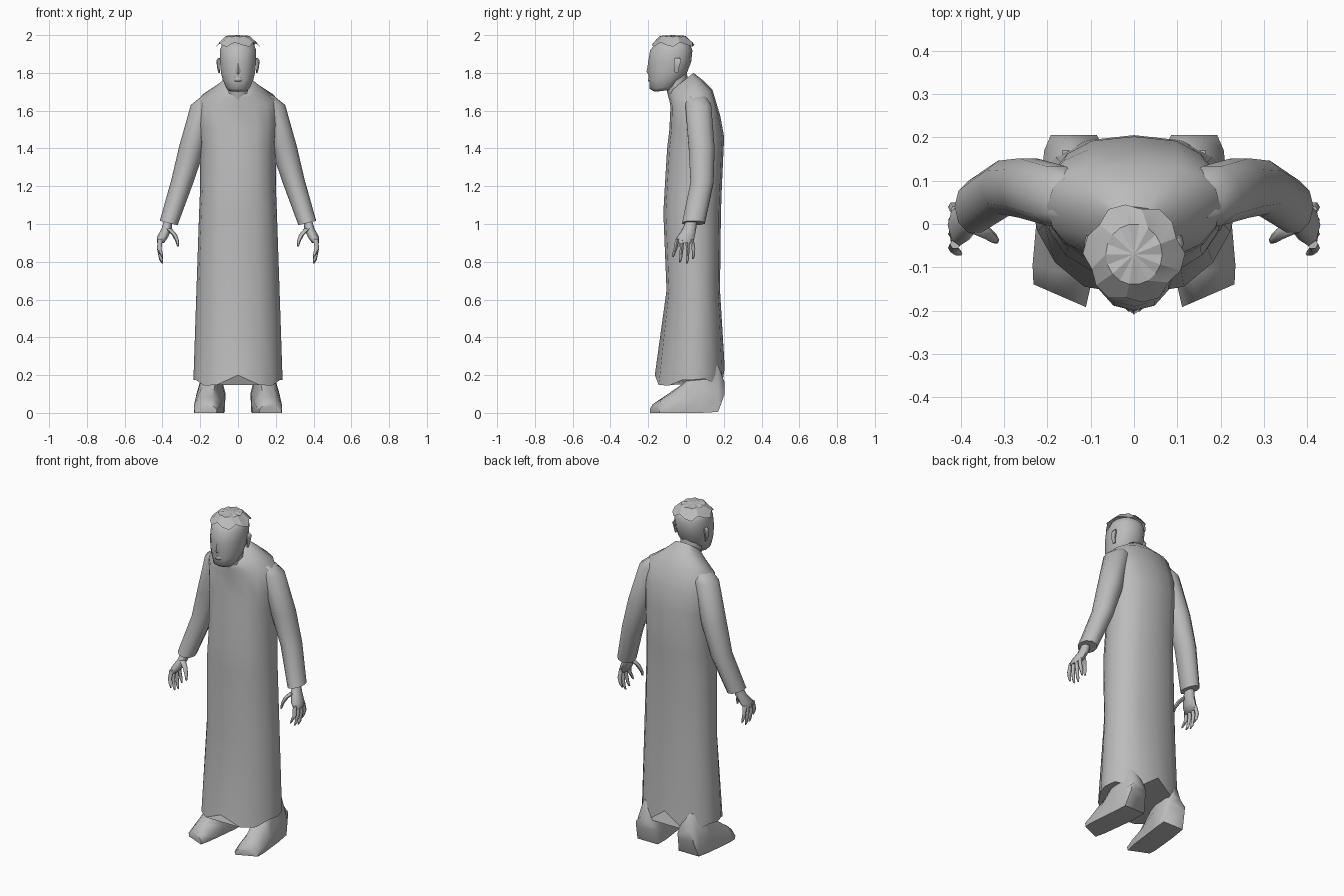
import bpy, bmesh, math
from mathutils import Vector

if "Cube" in bpy.data.objects:
    bpy.data.objects.remove(bpy.data.objects["Cube"])

mat = bpy.data.materials.new("plain_grey")
mat.diffuse_color = (0.5, 0.5, 0.5, 1)
mat.use_nodes = True
mat.node_tree.nodes["Principled BSDF"].inputs["Base Color"].default_value = mat.diffuse_color


def finish(name, bm, angle=60):
    bmesh.ops.recalc_face_normals(bm, faces=bm.faces)
    me = bpy.data.meshes.new(name)
    bm.to_mesh(me)
    bm.free()
    ob = bpy.data.objects.new(name, me)
    bpy.context.collection.objects.link(ob)
    me.materials.append(mat)
    bpy.ops.object.select_all(action='DESELECT')
    ob.select_set(True)
    bpy.context.view_layer.objects.active = ob
    if angle:
        bpy.ops.object.shade_smooth_by_angle(angle=math.radians(angle))
    return ob


def loft(name, rings, side=1, angle=60):
    """Skin a list of closed rings and cap both ends; side=-1 mirrors in x."""
    bm = bmesh.new()
    vs = [[bm.verts.new((p[0] * side, p[1], p[2])) for p in r] for r in rings]
    n = len(vs[0])
    for a, b in zip(vs, vs[1:]):
        for i in range(n):
            j = (i + 1) % n
            bm.faces.new((a[i], a[j], b[j], b[i]))
    bm.faces.new(vs[0])
    bm.faces.new(vs[-1])
    return finish(name, bm, angle)


def oval(cx, cy, cz, rx, ry, slope=0, n=8):
    """Horizontal oval, tilted so the outer side drops by slope."""
    out = []
    for i in range(n):
        t = 2 * math.pi * i / n
        dx = rx * math.cos(t)
        out.append((cx + dx, cy + ry * math.sin(t), cz - slope * dx))
    return out


def body_ring(zf, zb, hw, yf, yb, k=1.0, p=0.75, n=16):
    """Cross-section with separate front and back depth; k > 1 points the front."""
    out = []
    cy = yf * 0.45 + yb * 0.55
    for i in range(n):
        t = 2 * math.pi * i / n
        s, c = math.sin(t), math.cos(t)
        x = hw * math.copysign(abs(s) ** p, s)
        y = cy - (cy - yf) * c ** k if c > 0 else cy + (yb - cy) * abs(c)
        out.append((x, y, zf + (zb - zf) * (y - yf) / (yb - yf)))
    return out


# Long robe, from collar down to the notched hem
rows = [(1.70, 1.80, .068, -.088, .04), (1.665, 1.765, .115, -.09, .085),
        (1.62, 1.71, .20, -.082, .14), (1.50, 1.57, .21, -.088, .182),
        (1.40, 1.46, .20, -.10, .202), (1.20, 1.20, .20, -.112, .19),
        (1.06, 1.06, .206, -.12, .185), (.65, .65, .220, -.103, .18, 1.1)]
rings = [body_ring(*r) for r in rows]
hem = []
for x, y, z in body_ring(.2, .14, .236, -.165, .205, 1.35):
    u = min(abs(x) / .12, 1)
    z = .20 - .055 * u if y < .04 else .24 - .09 * u
    hem.append((x, y, z + (.03 if abs(x) > .22 else 0)))
rings.append(hem)
loft("robe", rings)

# Neck and head
loft("neck", [oval(0, -.035, 1.66, .065, .055), oval(0, -.06, 1.80, .065, .065)])
head_rows = [(1.70, 1.71, .048, -.165, -.08), (1.715, 1.73, .064, -.192, -.05),
             (1.76, 1.77, .083, -.195, -.015), (1.80, 1.80, .092, -.200, .005),
             (1.86, 1.86, .098, -.200, .028), (1.92, 1.92, .098, -.190, .034),
             (1.955, 1.955, .085, -.16, .02), (1.98, 1.98, .045, -.11, -.02)]
loft("head", [body_ring(*r, p=.85, n=14) for r in head_rows])
loft("nose", [oval(0, -.197, 1.85, .006, .004, n=4), oval(0, -.197, 1.805, .015, .012, n=4),
              oval(0, -.195, 1.795, .010, .006, n=4)])
loft("lips", [oval(0, -.190, 1.775, .018, .010, n=6), oval(0, -.192, 1.765, .024, .012, n=6),
              oval(0, -.190, 1.755, .016, .010, n=6)])

# Ragged hair: crown fan with an uneven drooping rim
bm = bmesh.new()
N = 18
crown = bm.verts.new((0, -.07, 2.0))
mid, rim = [], []
for i in range(N):
    t = 2 * math.pi * i / N
    s, c = math.sin(t), math.cos(t)
    r = (1.0, .88, .97)[i % 3]
    mid.append(bm.verts.new((.065 * c, -.07 + .07 * s, 1.99 + .006 * (i % 2))))
    rim.append(bm.verts.new((.118 * c * r, -.068 + .118 * s * r, (1.938, 1.962, 1.948)[i % 3])))
for i in range(N):
    j = (i + 1) % N
    bm.faces.new((crown, mid[i], mid[j]))
    bm.faces.new((mid[i], rim[i], rim[j]))
    bm.faces.new((mid[i], rim[j], mid[j]))
finish("hair", bm, 20)

for side, tag in ((1, "left"), (-1, "right")):
    # Ear and eye
    loft(tag + "_ear", [oval(.100, -.05, 1.80, .004, .010, n=6), oval(.104, -.05, 1.83, .007, .016, n=6),
                        oval(.106, -.045, 1.865, .009, .022, n=6), oval(.100, -.045, 1.88, .004, .014, n=6)], side)
    loft(tag + "_eye", [oval(.040, -.178, z, r, r, n=6) for z, r in
                        ((1.832, .004), (1.84, .009), (1.848, .004))], side)

    # Sleeve from shoulder to cuff
    loft(tag + "_sleeve", [oval(.14, .055, 1.685, .055, .05, .2, 10), oval(.18, .065, 1.63, .07, .072, 0, 10),
                           oval(.245, .083, 1.40, .066, .072, -.2, 10), oval(.297, .085, 1.22, .056, .064, -.25, 10),
                           oval(.367, .040, 1.005, .047, .063, -.25, 10)], side)

    # Palm, fingers and thumb
    loft(tag + "_palm", [oval(.370, .030, 1.02, .022, .030), oval(.378, .018, .975, .027, .036),
                         oval(.400, -.002, .93, .030, .047), oval(.410, -.008, .90, .018, .046)], side)
    for i, (y, tip) in enumerate(((-.046, .825), (-.020, .797), (.006, .79), (.030, .815))):
        d = (y + .008) * .25
        loft(f"{tag}_finger_{i + 1}", [oval(.412, y, .92, .013, .012, n=6), oval(.417, y + d, .87, .012, .011, n=6),
                                       oval(.408, y + d * 1.5 - .004, tip + .02, .009, .009, n=6),
                                       oval(.400, y + d * 1.5 - .008, tip, .004, .005, n=6)], side)
    loft(tag + "_thumb", [oval(.368, -.005, .975, .018, .018, n=6), oval(.338, -.022, .945, .014, .014, n=6),
                          oval(.322, -.034, .91, .010, .011, n=6), oval(.317, -.040, .88, .005, .006, n=6)], side)

    # Shoe: sections from heel to slanted toe (y, inner x, outer x, sole z, top z, skew)
    shoe = []
    for y, xi, xo, zb, zt, skew in ((.205, .09, .19, .10, .16, 0), (.170, .07, .205, .005, .25, 0),
                                    (.08, .075, .215, 0, .25, 0), (-.02, .088, .225, 0, .15, .01),
                                    (-.11, .10, .232, 0, .085, .03), (-.165, .115, .230, 0, .045, .05)):
        w = xo - xi
        pts = [(xi, zb), (xi - .004, zb + (zt - zb) * .4), (xi + w * .25, zt), (xi + w * .7, zt),
               (xo + .002, zb + (zt - zb) * .45), (xo, zb)]
        shoe.append([(x, y + skew * ((x - xi) / w - .5), z) for x, z in pts])
    loft(tag + "_shoe", shoe, side)
